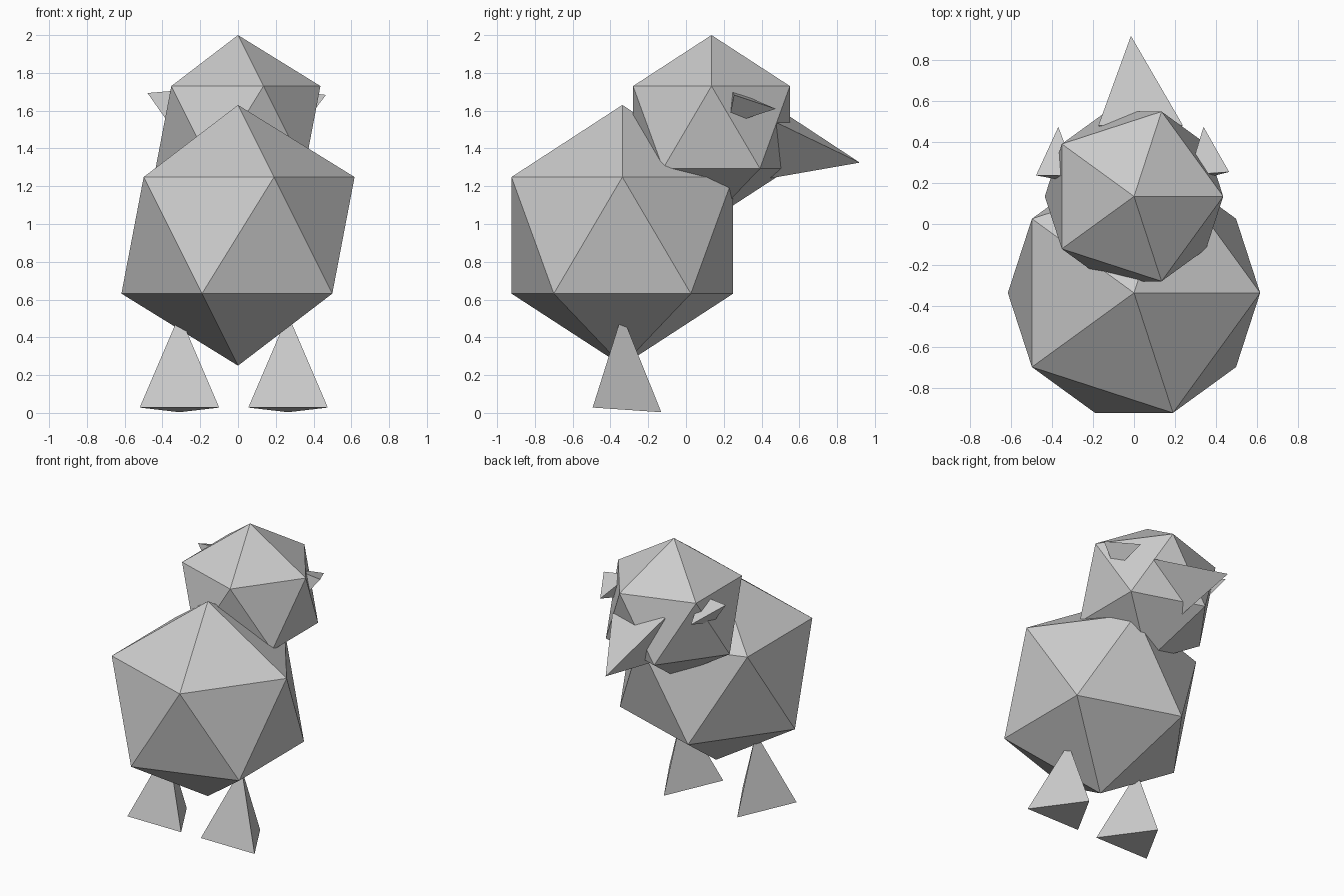
import bpy, bmesh
from mathutils import Matrix, Vector

if "Cube" in bpy.data.objects:
    bpy.data.objects.remove(bpy.data.objects["Cube"])


def finish(bm, name):
    mesh = bpy.data.meshes.new(name)
    bm.to_mesh(mesh)
    bm.free()
    obj = bpy.data.objects.new(name, mesh)
    bpy.context.collection.objects.link(obj)
    return obj


def ball(name, centre, radius):
    """Twenty-sided low-poly ball."""
    bpy.ops.mesh.primitive_ico_sphere_add(subdivisions=1, radius=radius, location=centre)
    bpy.context.object.name = name


def spike(name, base, tip, corner, radius):
    """Three-sided cone from base centre to tip; one base corner points towards 'corner'."""
    base, tip, corner = Vector(base), Vector(tip), Vector(corner)
    axis = tip - base
    z = axis.normalized()
    y = (corner - corner.dot(z) * z).normalized()
    x = y.cross(z)
    turn = Matrix((x, y, z)).transposed().to_4x4()
    bm = bmesh.new()
    bmesh.ops.create_cone(bm, cap_ends=True, segments=3, radius1=radius, radius2=0,
                          depth=axis.length,
                          matrix=Matrix.Translation((base + tip) / 2) @ turn)
    bmesh.ops.remove_doubles(bm, verts=bm.verts, dist=0.0005)
    bmesh.ops.recalc_face_normals(bm, faces=bm.faces)
    finish(bm, name)


# Body and head
ball("body", (0, -0.337, 0.94), 0.69)
ball("head", (0, 0.135, 1.512), 0.488)

# Beak, flat side up, slightly rolled
spike("beak", (0.011, 0.448, 1.460), (-0.015, 0.92, 1.325), (-0.043, -0.069, -0.229), 0.243)

# Feet, toe pointing forward and slightly down
for side, x in (("left", -0.31), ("right", 0.265)):
    spike(f"{side}_foot", (x, -0.373, 0.02), (x, -0.339, 0.52), (0, 1, -0.068), 0.243)

# Eyes, small spikes on the sides of the head
spike("right_eye", (0.36, 0.24, 1.64), (0.34, 0.475, 1.61), (-0.015, 0, -0.11), 0.115)
spike("left_eye", (-0.375, 0.23, 1.645), (-0.37, 0.475, 1.615), (0.01, 0, -0.115), 0.115)
